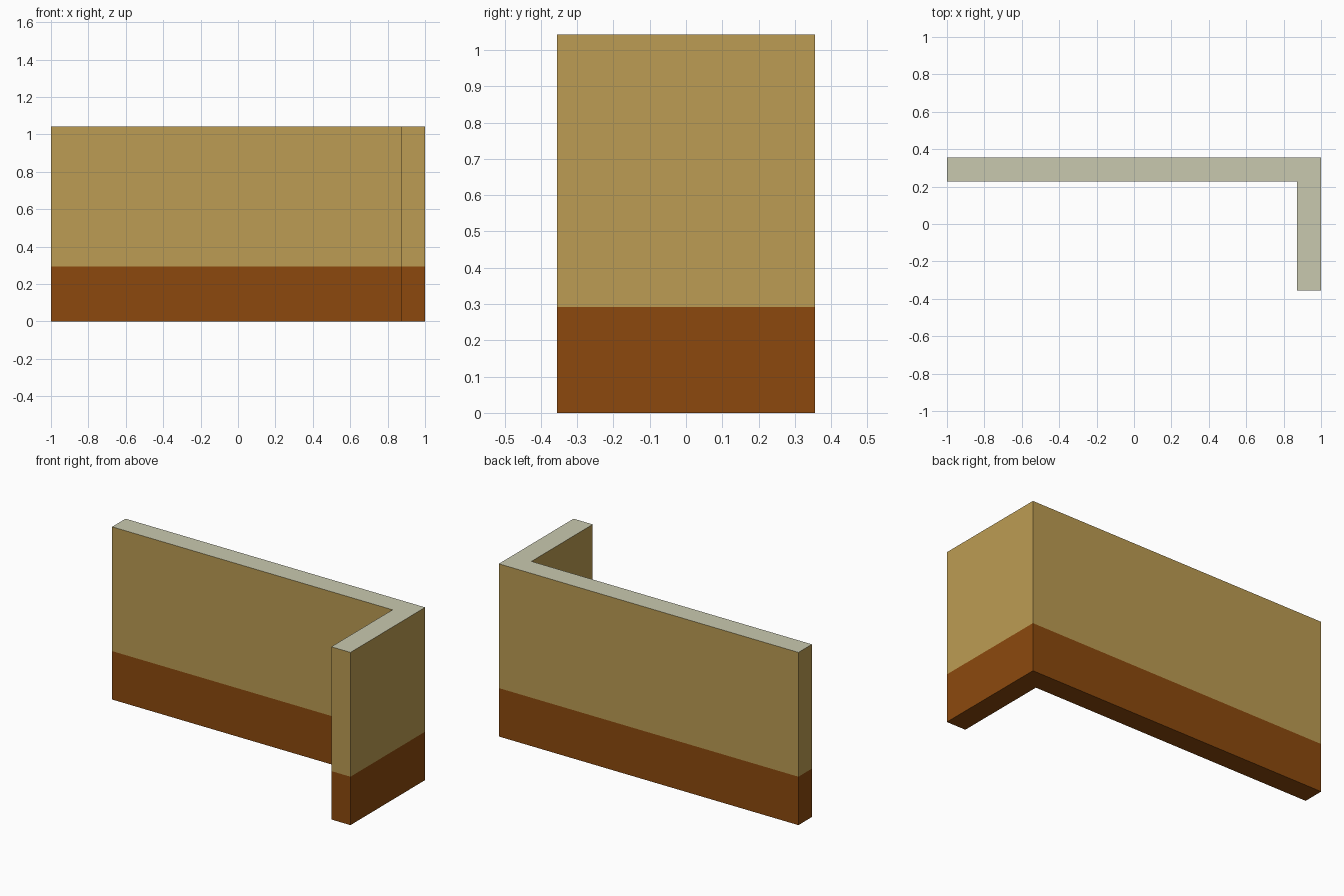
import bpy
import bmesh

if "Cube" in bpy.data.objects:
    bpy.data.objects.remove(bpy.data.objects["Cube"])

WIDTH, DEPTH, HEIGHT = 2.0, 0.712, 1.042
THICK = 0.128      # wall thickness
BAND = 0.292       # height of the dark lower band


def material(name, rgb):
    """Flat colour given in sRGB 0-255, stored as linear."""
    lin = [(c / 255 / 12.92) if c <= 10 else ((c / 255 + 0.055) / 1.055) ** 2.4 for c in rgb]
    mat = bpy.data.materials.new(name)
    mat.diffuse_color = (*lin, 1)
    mat.use_nodes = True
    mat.node_tree.nodes["Principled BSDF"].inputs["Base Color"].default_value = mat.diffuse_color
    return mat


mats = [
    material("brown_base", (140, 73, 13)),
    material("tan_wall", (188, 156, 83)),
    material("pale_cap", (201, 201, 175)),
]

# L-shaped footprint: long wall at the back, short return on the right
x, y = WIDTH / 2, DEPTH / 2
footprint = [(-x, y), (-x, y - THICK), (x - THICK, y - THICK),
             (x - THICK, -y), (x, -y), (x, y)]

bm = bmesh.new()
bottom = bm.faces.new([bm.verts.new((px, py, 0)) for px, py in footprint])

# Raise the lower band, then the upper wall
lower = bmesh.ops.extrude_face_region(bm, geom=[bottom], use_keep_orig=True)["geom"]
top = next(g for g in lower if isinstance(g, bmesh.types.BMFace))
for v in top.verts:
    v.co.z = BAND
upper = bmesh.ops.extrude_face_region(bm, geom=[top])["geom"]
for g in upper:
    if isinstance(g, bmesh.types.BMVert):
        g.co.z = HEIGHT
bmesh.ops.recalc_face_normals(bm, faces=bm.faces)

# Colour by height and direction: cap on top, tan above the band, brown below
for f in bm.faces:
    if f.normal.z > 0.5:
        f.material_index = 2
    else:
        f.material_index = 1 if f.calc_center_median().z > BAND else 0

mesh = bpy.data.meshes.new("corner_wall")
bm.to_mesh(mesh)
bm.free()
for m in mats:
    mesh.materials.append(m)
wall = bpy.data.objects.new("corner_wall", mesh)
bpy.context.collection.objects.link(wall)
